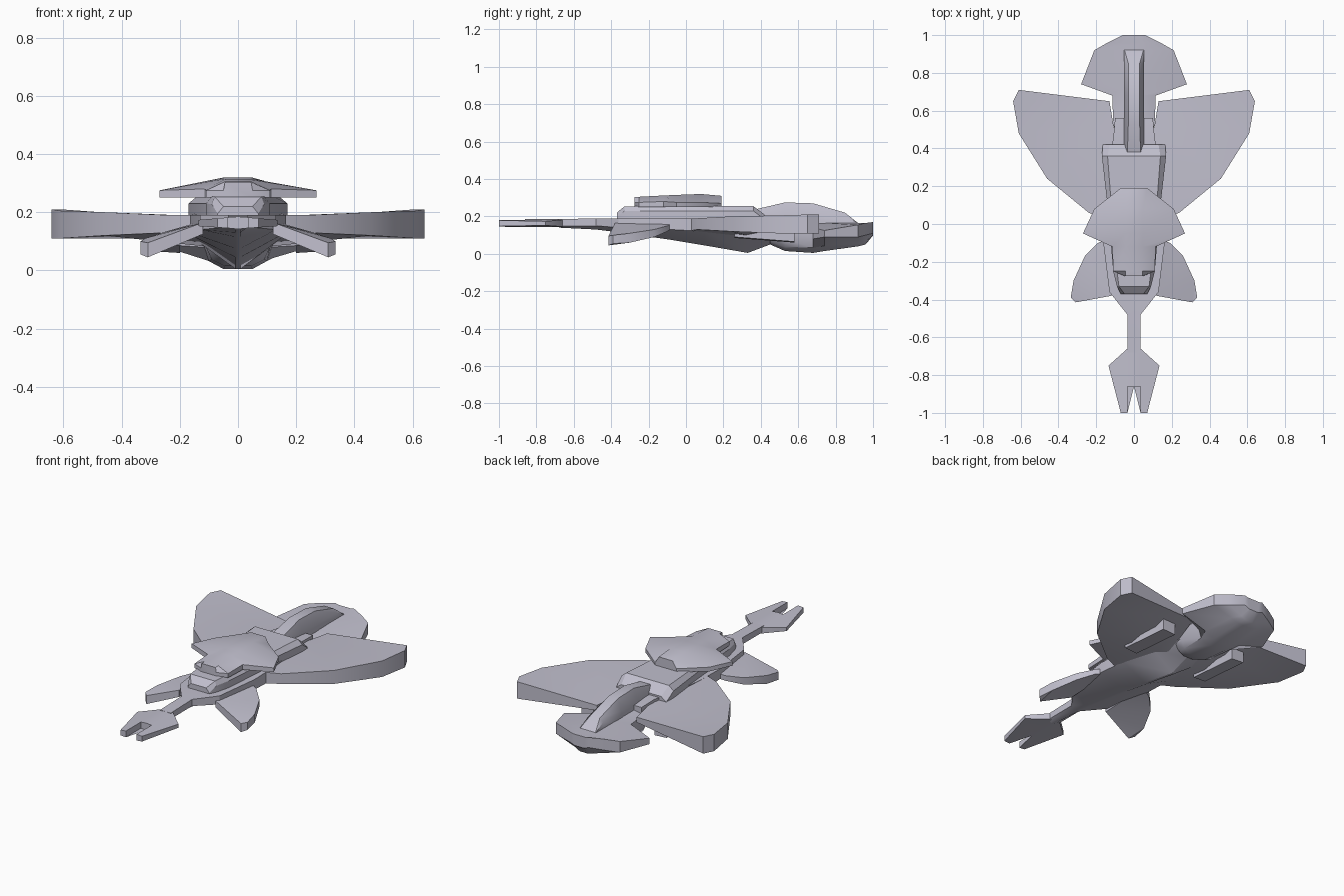
import bpy
import bmesh
from math import radians

# Remove the default cube
default_cube = bpy.data.objects.get("Cube")
if default_cube:
    bpy.data.objects.remove(default_cube, do_unlink=True)

# Single hull colour
hull_paint = bpy.data.materials.new("pale_lavender_grey")
hull_paint.use_nodes = True
colour = (0.53, 0.52, 0.61, 1)
hull_paint.diffuse_color = colour
for node in hull_paint.node_tree.nodes:
    if node.type == "BSDF_PRINCIPLED":
        node.inputs["Base Color"].default_value = colour


def finish(name, bm, mirrored=False):
    """Turn a bmesh into a shaded object, optionally mirrored across x."""
    bmesh.ops.triangulate(bm, faces=[f for f in bm.faces if len(f.verts) > 4])
    bmesh.ops.recalc_face_normals(bm, faces=bm.faces)
    mesh = bpy.data.meshes.new(name)
    bm.to_mesh(mesh)
    bm.free()
    mesh.materials.append(hull_paint)
    part = bpy.data.objects.new(name, mesh)
    bpy.context.collection.objects.link(part)
    if mirrored:
        modifier = part.modifiers.new("mirror", "MIRROR")
        modifier.use_axis[0] = True
    bpy.ops.object.select_all(action="DESELECT")
    part.select_set(True)
    bpy.context.view_layer.objects.active = part
    bpy.ops.object.shade_smooth_by_angle(angle=radians(30))
    return part


def loft(name, sections, profile):
    """Skin symmetric cross-sections along y; profile gives the +x half, top to bottom."""
    bm = bmesh.new()
    rings = []
    for y, *sizes in sections:
        half = profile(*sizes)
        outline = half + [(-x, z) for x, z in reversed(half)]
        rings.append([bm.verts.new((x, y, z)) for x, z in outline])
    for ring_a, ring_b in zip(rings, rings[1:]):
        count = len(ring_a)
        for i in range(count):
            j = (i + 1) % count
            bm.faces.new((ring_a[i], ring_a[j], ring_b[j], ring_b[i]))
    bm.faces.new(rings[0])
    bm.faces.new(rings[-1])
    return finish(name, bm)


def slab(name, outline):
    """Mirrored plate from outline points holding x, y, top height and bottom height."""
    bm = bmesh.new()
    top = [bm.verts.new((x, y, t)) for x, y, t, b in outline]
    low = [bm.verts.new((x, y, b)) for x, y, t, b in outline]
    bm.faces.new(top)
    bm.faces.new(low[::-1])
    for i in range(len(outline)):
        j = (i + 1) % len(outline)
        if outline[i][0] or outline[j][0]:
            bm.faces.new((top[i], low[i], low[j], top[j]))
    return finish(name, bm, mirrored=True)


# Main hull: narrow neck widening into a V-shaped keel
loft("keel_hull",
     [(-.68, .035, .185, .15, .14), (-.48, .035, .19, .15, .13),
      (-.36, .13, .19, .14, .115), (-.08, .165, .19, .13, .075),
      (.1, .16, .19, .12, .045), (.33, .14, .2, .1, .005),
      (.45, .11, .2, .1, .05), (.56, .1, .19, .1, .08)],
     lambda width, top, side, keel: [(.01, top), (width, top), (width, side), (.008, keel)])

# Raised dorsal hull with a stubby cockpit at its front
loft("dorsal_hull",
     [(-.37, .05, .07, .22), (-.33, .08, .09, .253), (-.25, .09, .11, .255),
      (.1, .12, .14, .255), (.36, .14, .17, .255), (.42, .13, .165, .21)],
     lambda crown, base, top: [(crown, top), (base, top - .025), (base, .18)])

# Hooded bridge on top
loft("bridge_hood",
     [(-.275, .05, .275, .303), (-.25, .11, .275, .305), (-.12, .115, .28, .312),
      (-.05, .27, .275, .315), (.08, .21, .275, .32), (.19, .07, .27, .31)],
     lambda width, rim, top: [(.045, top), (width, rim), (width, .25)])

# Tail disc with a flat deck and a bowl underneath
loft("tail_disc",
     [(.45, .09, .15, .1, .06, .05), (.53, .11, .15, .08, .09, .015),
      (.68, .115, .14, .08, .1, .005), (.74, .28, .125, .09, .12, .015),
      (.92, .21, .155, .09, .09, .04), (.96, .14, .165, .1, .05, .05),
      (1, .06, .17, .11, .03, .105)],
     lambda width, rim, low, bowl, depth:
     [(.04, .165), (width, rim), (width, low), (bowl, (low + depth) / 2 - .01), (bowl / 2, depth)])

# Arched spine from the dorsal hull to the tail
loft("tail_spine",
     [(.38, .035, .24), (.53, .03, .275), (.68, .03, .27), (.85, .03, .22), (.92, .05, .165)],
     lambda crown, top: [(crown, top), (.052, min(top, .2)), (.052, .14)])

# Swept main wings, thick at the tip
slab("main_wing",
     [(.09, 0, .19, .12), (.24, .06, .19, .13), (.46, .24, .2, .12),
      (.61, .48, .205, .11), (.64, .65, .21, .11), (.61, .71, .21, .11),
      (.13, .65, .175, .145), (.11, .53, .18, .11), (.09, .4, .185, .08)])

# Drooping front fins
slab("front_fin",
     [(.12, -.07, .17, .14), (.19, -.1, .15, .12), (.26, -.17, .13, .09),
      (.32, -.3, .11, .06), (.335, -.39, .1, .055), (.31, -.415, .095, .045),
      (.12, -.38, .165, .125)])

# Forked nose
fork = [(0, -.65), (.035, -.66), (.135, -.75), (.07, -1), (.035, -1), (.035, -.86), (0, -.86)]
slab("nose_fork", [(x, y, .185 - x / 12, .143 + x / 15) for x, y in fork])

# Pods below the wings
slab("wing_pod",
     [(.2, .26, .13, .085), (.28, .26, .13, .09), (.28, .58, .14, .065), (.2, .58, .14, .06)])
